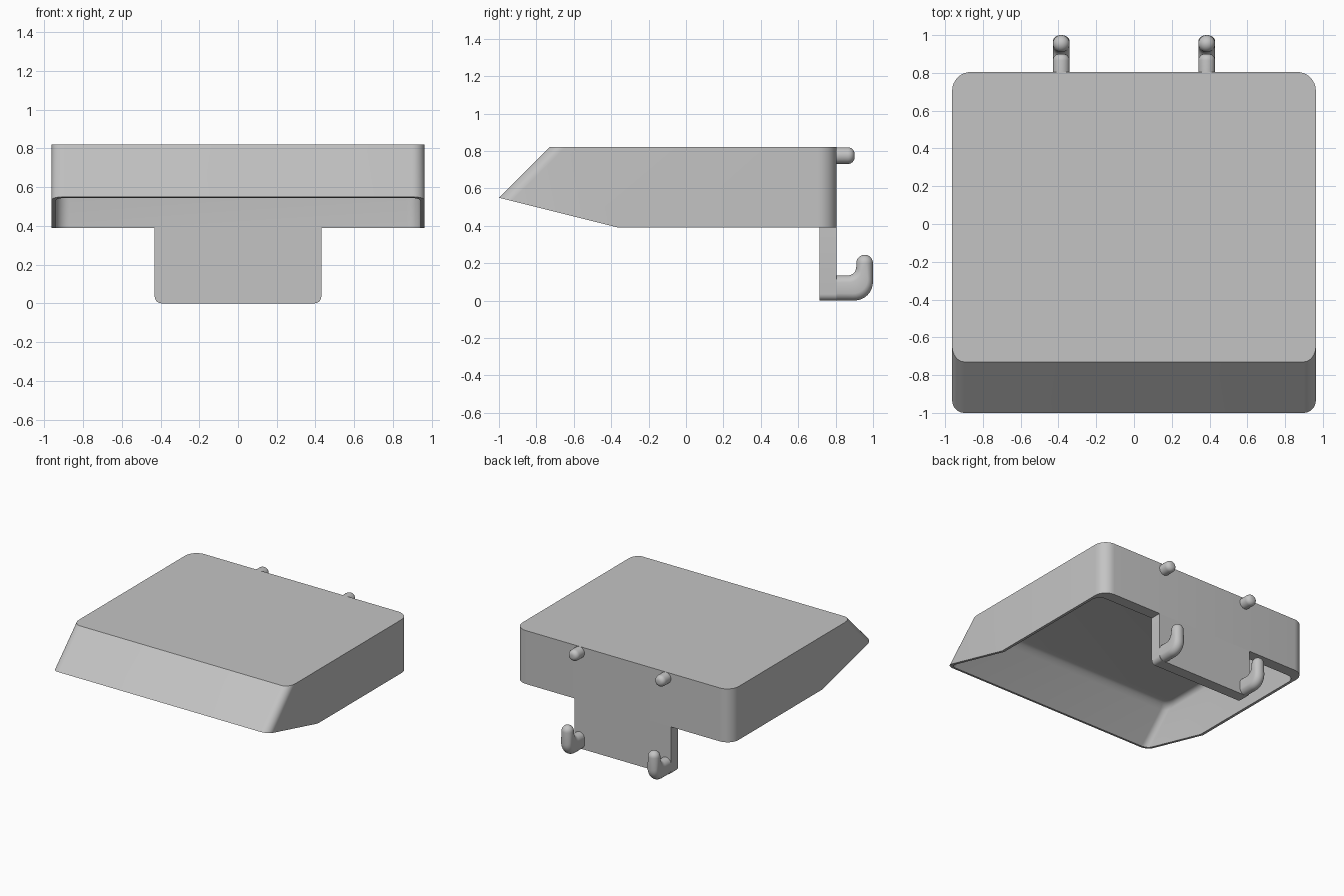
import bpy, bmesh
from math import sin, cos, pi, hypot
from mathutils import Vector

cube = bpy.data.objects.get("Cube")
if cube:
    bpy.data.objects.remove(cube, do_unlink=True)

grey = bpy.data.materials.new("plain grey")
grey.use_nodes = True
grey.diffuse_color = (0.55, 0.55, 0.55, 1)
grey.node_tree.nodes["Principled BSDF"].inputs["Base Color"].default_value = grey.diffuse_color


def finish(bm, name):
    bmesh.ops.recalc_face_normals(bm, faces=bm.faces)
    mesh = bpy.data.meshes.new(name)
    bm.to_mesh(mesh)
    bm.free()
    obj = bpy.data.objects.new(name, mesh)
    bpy.context.collection.objects.link(obj)
    mesh.materials.append(grey)
    return obj


def smooth(obj):
    bpy.ops.object.select_all(action='DESELECT')
    obj.select_set(True)
    bpy.context.view_layer.objects.active = obj
    bpy.ops.object.shade_smooth_by_angle(angle=pi / 6)


def loft(rings):
    """Skin a closed solid through rings of equal point count."""
    bm = bmesh.new()
    loops = [[bm.verts.new(p) for p in ring] for ring in rings]
    for a, b in zip(loops, loops[1:]):
        for i in range(len(a)):
            j = (i + 1) % len(a)
            bm.faces.new((a[i], a[j], b[j], b[i]))
    bm.faces.new(loops[0])
    bm.faces.new(loops[-1])
    return bm


def outline(z, half, front, back, r_back, r_side, r_front):
    """Horizontal rounded rectangle with its own front and back corners."""
    corners = [(1, 1, r_back, r_back), (-1, 1, r_back, r_back),
               (-1, -1, r_side, r_front), (1, -1, r_side, r_front)]
    pts = []
    for k, (sx, sy, rx, ry) in enumerate(corners):
        cy = back - ry if sy > 0 else front + ry
        for i in range(9):
            a = (k + i / 8) * pi / 2
            pts.append((sx * (half - rx) + rx * cos(a), cy + ry * sin(a), z))
    return pts


# Hood: slanted front, underside trimmed obliquely
TOP, RIM, BACK, HALF = 0.82, 0.39, 0.805, 0.963
bm = loft([outline(z, HALF, -0.73 - (TOP - z), BACK, 0.1, 0.065, 0.085)
           for z in (RIM, TOP)])
cut = bmesh.ops.bisect_plane(bm, geom=bm.verts[:] + bm.edges[:] + bm.faces[:],
                             plane_co=(0, -1, 0.55), plane_no=Vector((0, -0.16, -0.64)),
                             clear_outer=True)
bmesh.ops.holes_fill(bm, edges=[e for e in bm.edges if e.is_boundary], sides=0)
hood = finish(bm, "hood")

# Hollow it, with a softened edge around the ceiling
WALL, FILLET = 0.022, 0.04
rings = []
ceiling = TOP - WALL
levels = [(0.3, 0)] + [(ceiling - FILLET * (1 - sin(t * pi / 8)), FILLET * (1 - cos(t * pi / 8)))
                       for t in range(5)]
for z, inset in levels:
    rings.append(outline(z, HALF - WALL - inset, -0.73 - (TOP - z) + WALL * 1.4 + inset * 0.5,
                         0.715 - inset, 0.07, 0.05, 0.07))
cavity = finish(loft(rings), "cavity_cutter")
cavity.hide_render = True
bpy.context.view_layer.objects.active = hood
mod = hood.modifiers.new("hollow", 'BOOLEAN')
mod.operation = 'DIFFERENCE'
mod.solver = 'EXACT'
mod.object = cavity
bpy.ops.object.modifier_apply(modifier=mod.name)
bpy.data.objects.remove(cavity, do_unlink=True)
smooth(hood)

# Hanging tab below the back wall, lower corners rounded
R, TAB = 0.035, 0.43
profile = [(TAB, RIM), (-TAB, RIM)]
for side, start in ((-1, pi), (1, 1.5 * pi)):
    for i in range(7):
        a = start + i * pi / 12
        profile.append((side * (TAB - R) + R * cos(a), R + R * sin(a)))
smooth(finish(loft([[(x, y, z) for x, z in profile] for y in (0.715, BACK)]), "back_tab"))


def stadium(x, inner, outer, radius):
    """Rounded slot section spanning two points in the side plane."""
    dy, dz = outer[0] - inner[0], outer[1] - inner[1]
    length = hypot(dy, dz)
    pts = []
    for i in range(24):
        a = (i + 0.5) * pi / 12
        s = radius * sin(a) + (length / 2 - radius) * (1 if sin(a) > 0 else -1)
        t = 0.5 + s / length
        pts.append((x + radius * cos(a), inner[0] + dy * t, inner[1] + dz * t))
    return pts


# Hooks and pegs, mirrored left and right
RAD = 0.045
for side, x in (("left", 0.385), ("right", -0.385)):
    sections = [((0.79, 0.135), (0.79, 0), RAD)]
    for i in range(9):
        a = i * pi / 16
        sections.append(((0.865 + 0.045 * sin(a), 0.18 - 0.045 * cos(a)),
                         (0.9 + 0.1 * sin(a), 0.1 - 0.1 * cos(a)), RAD))
    for i in range(7):
        a = i * pi / 13
        r, z = RAD * cos(a), 0.2 + RAD * sin(a)
        sections.append(((0.955 - r, z), (0.955 + r, z), r))
    smooth(finish(loft([stadium(x, *s) for s in sections]), side + "_hook"))

    # Short upper peg with a rounded end
    sections = [((0.79, 0.775 + RAD), (0.79, 0.775 - RAD), RAD)]
    for i in range(7):
        a = i * pi / 12
        r, y = RAD - 0.035 * (1 - cos(a)), 0.866 + 0.035 * sin(a)
        sections.append(((y, 0.775 + r), (y, 0.775 - r), r))
    smooth(finish(loft([stadium(x, *s) for s in sections]), side + "_peg"))
